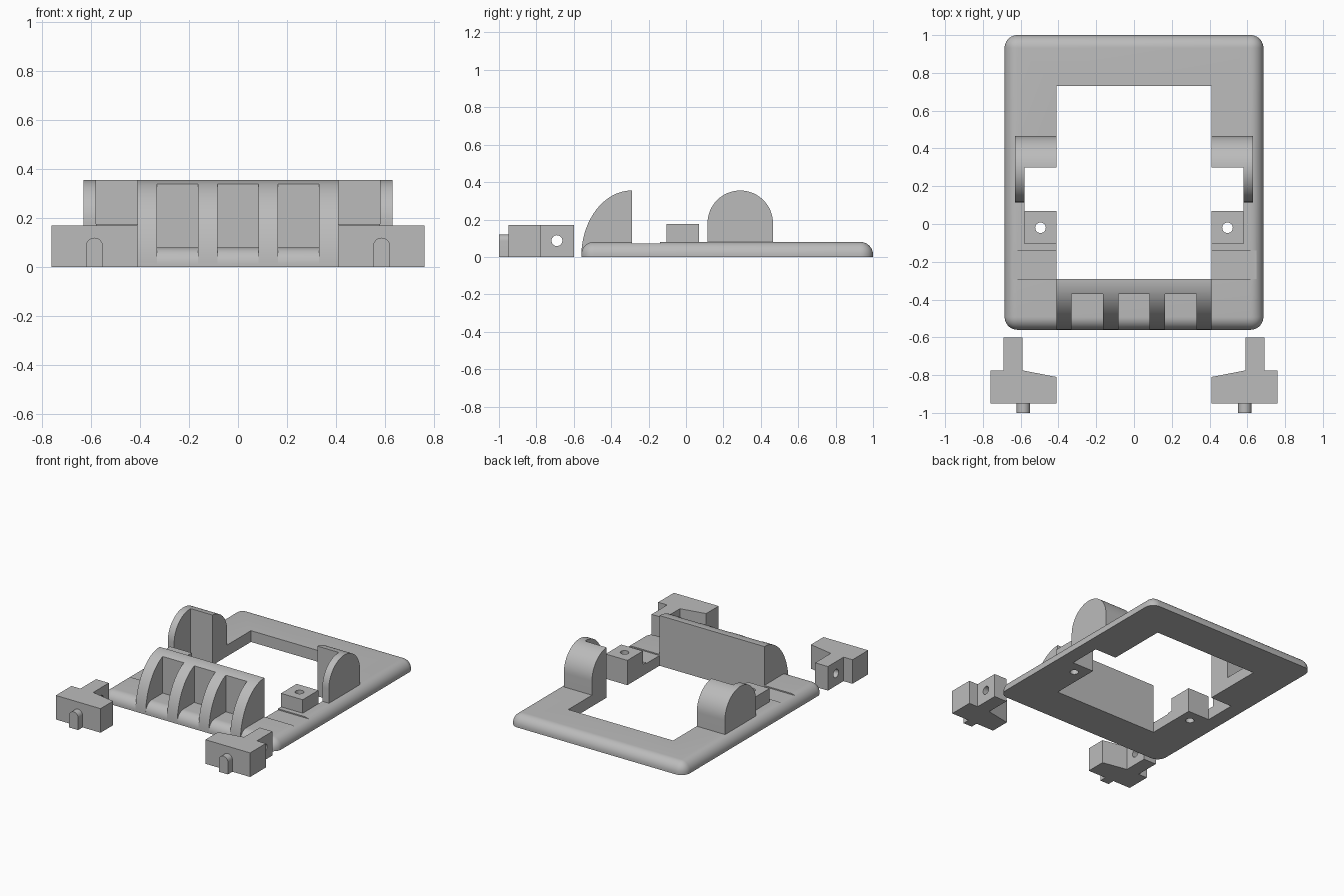
import bpy, bmesh
from math import sin, cos, pi, radians

cube = bpy.data.objects.get("Cube")
if cube:
    bpy.data.objects.remove(cube, do_unlink=True)

grey = bpy.data.materials.new("light_grey")
grey.use_nodes = True
tone = (0.5, 0.5, 0.5, 1)
grey.diffuse_color = tone
grey.node_tree.nodes["Principled BSDF"].inputs["Base Color"].default_value = tone


def add(name, bm):
    bmesh.ops.recalc_face_normals(bm, faces=bm.faces)
    me = bpy.data.meshes.new(name)
    bm.to_mesh(me)
    bm.free()
    me.materials.append(grey)
    ob = bpy.data.objects.new(name, me)
    bpy.context.collection.objects.link(ob)
    return ob


def prism(name, pts, axis, lo, hi):
    """Extrude a 2D outline along x (outline in y, z), y (x, z) or z (x, y)."""
    def place(p, t):
        return {"x": (t, *p), "y": (p[0], t, p[1]), "z": (*p, t)}[axis]
    bm = bmesh.new()
    face = bm.faces.new([bm.verts.new(place(p, lo)) for p in pts])
    ext = bmesh.ops.extrude_face_region(bm, geom=[face])["geom"]
    a, b = place((0, 0), lo), place((0, 0), hi)
    bmesh.ops.translate(bm, vec=[q - p for p, q in zip(a, b)],
                        verts=[v for v in ext if isinstance(v, bmesh.types.BMVert)])
    return add(name, bm)


def box(name, x, y, z):
    x, y = sorted(x), sorted(y)
    return prism(name, [(x[0], y[0]), (x[1], y[0]), (x[1], y[1]), (x[0], y[1])], "z", *z)


def arc(cx, cy, rx, ry, start, end, n=32):
    angles = [radians(start + (end - start) * i / n) for i in range(n + 1)]
    return [(cx + rx * cos(t), cy + ry * sin(t)) for t in angles]


def disc(cx, cy, r):
    return arc(cx, cy, r, r, 0, 345, 23)


def cut(ob, *cutters):
    """Subtract the cutters from the object and discard them."""
    for c in cutters:
        mod = ob.modifiers.new("cut", "BOOLEAN")
        mod.operation, mod.solver, mod.object = "DIFFERENCE", "EXACT", c
    deps = bpy.context.evaluated_depsgraph_get()
    deps.update()
    mesh = bpy.data.meshes.new_from_object(ob.evaluated_get(deps))
    ob.modifiers.clear()
    ob.data = mesh
    for c in cutters:
        bpy.data.objects.remove(c, do_unlink=True)


def smooth(ob):
    bpy.ops.object.select_all(action="DESELECT")
    ob.select_set(True)
    bpy.context.view_layer.objects.active = ob
    bpy.ops.object.shade_smooth_by_angle(angle=radians(30))


INNER, POCKET = 0.41, 0.58      # opening half width, side notch half width
HINGE_Y, FRONT, WALL = 0.29, -0.56, -0.29
SIDES = ((1, "left"), (-1, "right"))
parts = []

# Base frame: plate with rounded upright and top edges
frame = box("base_frame", (-0.685, 0.685), (FRONT, 1), (0, 0.08))
bm = bmesh.new()
bm.from_mesh(frame.data)
edges = [e for e in bm.edges if max(v.co.z for v in e.verts) > 0.01]
bmesh.ops.bevel(bm, geom=edges, offset=0.068, segments=10, profile=0.5, affect="EDGES")
bm.to_mesh(frame.data)
bm.free()

# Opening, side notches, shallow grooves and screw holes
cutters = [box("opening", (-INNER, INNER), (WALL, 0.73), (-1, 1)),
           box("notch", (-POCKET, POCKET), (0.07, 0.30), (-1, 1))]
for s, side in SIDES:
    cutters.append(box("groove", (s * 0.4, s * 0.8), (WALL, -0.14), (0.072, 1)))
    cutters.append(prism("hole", disc(s * 0.495, -0.02, 0.028), "z", -1, 1))
cut(frame, *cutters)
parts.append(frame)

# Curved front guard with three open pockets
curve = arc(WALL, 0, -WALL + FRONT + 0.54, 0.355, 90, 180)
guard = prism("front_guard", [(WALL, 0.004)] + [(y, max(z, 0.004)) for y, z in curve],
              "x", -INNER, INNER)
cut(guard, *[box("pocket", (x - 0.083, x + 0.083), (-1, -0.37), (-1, 1))
             for x in (-0.247, 0, 0.247)])
parts.append(guard)

for s, side in SIDES:
    # Round-topped hinge ear, hollowed on its inner front half
    outline = arc(HINGE_Y, 0.18, 0.175, 0.175, 0, 180) + [(0.115, 0.05), (0.465, 0.05)]
    ear = prism(side + "_hinge_ear", outline, "x", s * INNER, s * 0.63)
    cut(ear, box("hollow", (s * 0.3, s * POCKET), (0, 0.30), (-1, 1)))

    # Screw block
    block = box(side + "_screw_block", (s * INNER, s * POCKET), (-0.105, 0.07), (0.05, 0.175))
    cut(block, prism("hole", disc(s * 0.495, -0.02, 0.028), "z", -1, 1))

    # Loose latch: tapered body with an arm and a cross hole
    plan = [(0.41, -0.95), (0.76, -0.95), (0.76, -0.775), (0.69, -0.775),
            (0.69, -0.6), (0.59, -0.6), (0.59, -0.775), (0.41, -0.81)]
    latch = prism(side + "_latch", [(s * x, y) for x, y in plan], "z", 0, 0.17)
    cut(latch, prism("hole", disc(-0.69, 0.087, 0.029), "x", s * 0.5, s * 0.72))

    # Round-topped peg on the latch front
    peg = prism(side + "_latch_peg",
                arc(s * 0.586, 0.085, 0.035, 0.035, 0, 180, 16)
                + [(s * 0.586 - 0.035, 0), (s * 0.586 + 0.035, 0)], "y", -1, -0.95)
    parts += [ear, block, latch, peg]

for ob in parts:
    smooth(ob)
